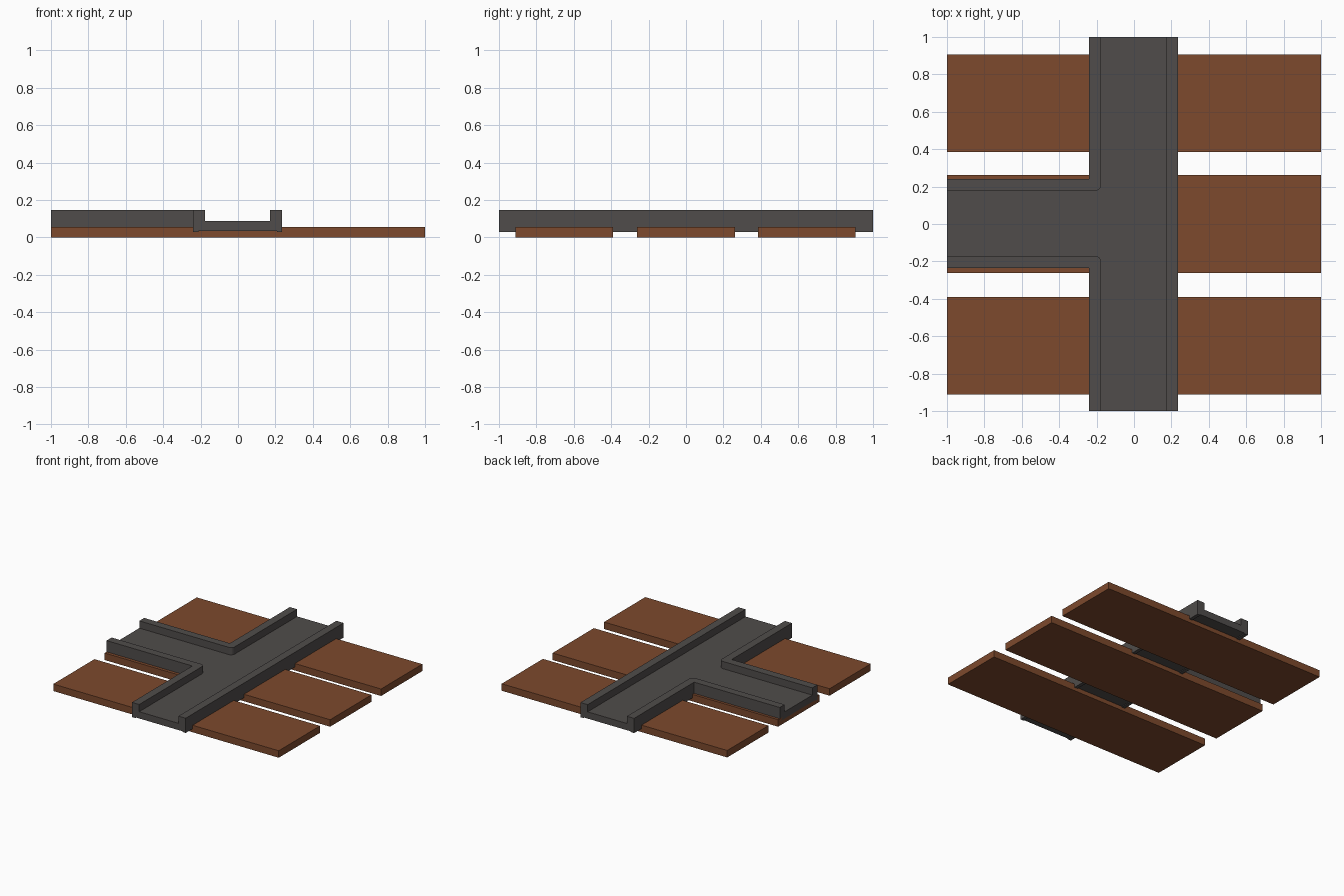
import bpy, bmesh, math

if "Cube" in bpy.data.objects:
    bpy.data.objects.remove(bpy.data.objects["Cube"])


def material(name, rgb):
    m = bpy.data.materials.new(name)
    m.diffuse_color = (*rgb, 1)
    m.use_nodes = True
    m.node_tree.nodes["Principled BSDF"].inputs["Base Color"].default_value = m.diffuse_color
    return m


wood = material("brown wood", (0.205, 0.067, 0.026))
metal = material("dark grey metal", (0.08, 0.073, 0.07))


def prism(name, pts, z0, z1, mat):
    """Extrude a flat outline from z0 up to z1."""
    bm = bmesh.new()
    face = bm.faces.new([bm.verts.new((x, y, z0)) for x, y in pts])
    ext = bmesh.ops.extrude_face_region(bm, geom=[face])
    top = [g for g in ext["geom"] if isinstance(g, bmesh.types.BMVert)]
    bmesh.ops.translate(bm, verts=top, vec=(0, 0, z1 - z0))
    bmesh.ops.recalc_face_normals(bm, faces=bm.faces)
    mesh = bpy.data.meshes.new(name)
    bm.to_mesh(mesh)
    bm.free()
    mesh.materials.append(mat)
    ob = bpy.data.objects.new(name, mesh)
    bpy.context.collection.objects.link(ob)
    return ob


def tee(x0, x1, y0, y1, end, r=0.0):
    """T outline: main run along y, branch towards -x, optional rounded corners."""
    def corner(y, s):
        if not r:
            return [(x0, y)]
        return [(x0 - r + r * math.cos(a), y + s * (r - r * math.sin(a)))
                for a in (math.pi / 2 * i / 4 for i in range(5))]
    upper = corner(y1, 1)
    lower = corner(y0, -1)
    return ([(x0, -end), (x1, -end), (x1, end), (x0, end)] + upper
            + [(-end, y1), (-end, y0)] + lower[::-1])


# Planks
for label, y in (("front", -0.651), ("middle", 0.0), ("back", 0.645)):
    prism(label + "_plank", [(-1, y - 0.261), (1, y - 0.261), (1, y + 0.261), (-1, y + 0.261)],
          0, 0.056, wood)

# T-shaped track body, with channel and shallow underside recess cut out
track = prism("track", tee(-0.24, 0.236, -0.236, 0.24, 1.0), 0.028, 0.146, metal)


def fix_order(x0, x1, y0, y1, r):
    """Channel outline: each rounded corner runs from main run into branch."""
    def arc(y, s):
        return [(x0 - r + r * math.cos(a), y + s * (r - r * math.sin(a)))
                for a in (math.pi / 2 * i / 4 for i in range(5))]
    return ([(x0, -1.1), (x1, -1.1), (x1, 1.1), (x0, 1.1)] + arc(y1, 1)
            + [(-1.1, y1), (-1.1, y0)] + arc(y0, -1)[::-1])


cutters = [
    prism("channel_cutter", fix_order(-0.176, 0.172, -0.172, 0.178, 0.03), 0.088, 0.3, metal),
    prism("underside_cutter", tee(-0.21, 0.208, -0.208, 0.21, 1.1), -0.1, 0.034, metal),
]
for c in cutters:
    mod = track.modifiers.new(c.name, "BOOLEAN")
    mod.operation = "DIFFERENCE"
    mod.solver = "EXACT"
    mod.object = c
    c.hide_render = True
    c.hide_set(True)
